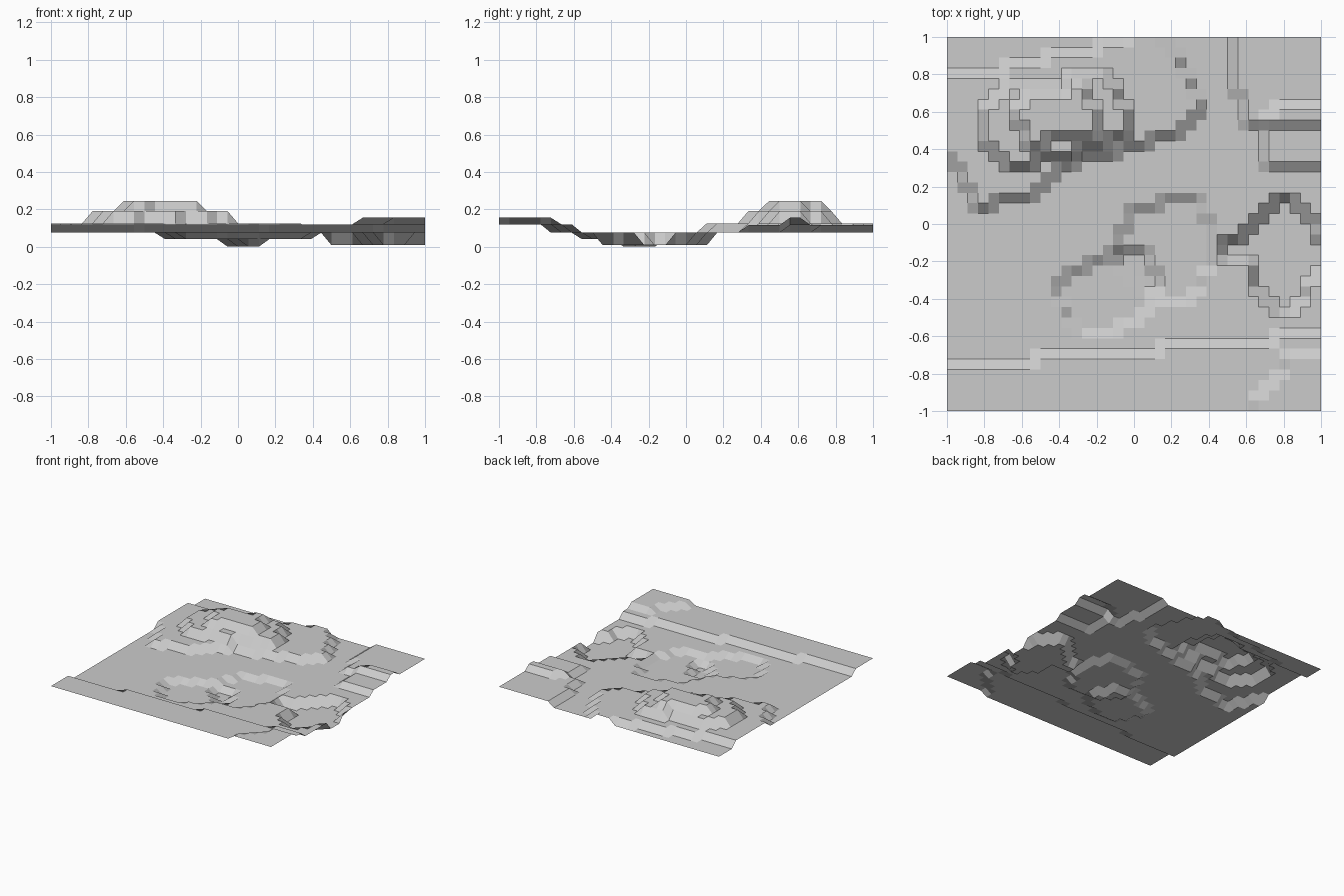
import bpy, bmesh
from mathutils import Vector

if "Cube" in bpy.data.objects:
    bpy.data.objects.remove(bpy.data.objects["Cube"])

N = 36          # cells per side
BASE = 0.075    # level of the plain


def covers(poly, i, j, tol=0.3):
    """True if grid point (i, j) lies in the polygon or on its outline."""
    p, inside = Vector((i, j)), False
    for k in range(len(poly)):
        a, b = Vector(poly[k - 1]), Vector(poly[k])
        d = b - a
        t = max(0, min(1, (p - a).dot(d) / max(d.length_squared, 1e-9)))
        if (a + d * t - p).length < tol:
            return True
        if (a.y > j) != (b.y > j) and i < a.x + (j - a.y) * d.x / d.y:
            inside = not inside
    return inside


# Terraces: (height, outline in grid cells), later ones override earlier ones
plateau = [(0, 25), (1, 24), (2, 22), (3, 20), (4, 20), (5, 21), (8, 21), (9, 22),
           (10, 23), (12, 24), (13, 25), (16, 25), (17, 26), (19, 26), (20, 27),
           (22, 27), (23, 28), (24, 29), (24, 30), (23, 32), (21, 35), (20, 36),
           (18, 36), (18, 35), (15, 35), (14, 34), (10, 34), (9, 33), (6, 33),
           (5, 32), (0, 32)]
hill = [(4, 26), (4, 29), (5, 30), (6, 31), (11, 31), (12, 32), (15, 32), (16, 31),
        (17, 29), (17, 27), (15, 26), (13, 26), (12, 25), (9, 25), (8, 24), (6, 24),
        (5, 25)]
hilltop = [(7, 28), (7, 29), (8, 30), (11, 30), (12, 31), (13, 31), (13, 30),
           (14, 29), (14, 27), (10, 27), (9, 26), (8, 26)]
front_bank = [(0, 0), (0, 4), (8, 4), (9, 5), (20, 5), (21, 6), (31, 6), (32, 7),
              (36, 7), (36, 0)]
front_corner = [(30, 0), (30, 1), (31, 2), (32, 3), (33, 5), (36, 5), (36, 0)]
back_bank = [(28, 36), (28, 31), (29, 30), (29, 28), (31, 28), (31, 24), (36, 24),
             (36, 36)]
back_ridge = [(31, 28), (36, 28), (36, 29), (32, 29)]
trench = [(11, 12), (11, 11), (12, 9), (13, 8), (16, 8), (17, 9), (18, 9), (19, 10),
          (20, 11), (23, 11), (24, 12), (25, 14), (25, 18), (24, 20), (21, 20),
          (18, 19), (17, 17), (16, 15), (14, 14), (12, 13)]
trench_pit = [(17, 14), (17, 15), (19, 15), (20, 13), (20, 12), (19, 12), (18, 13)]
pond = [(27, 15), (27, 16), (28, 16), (29, 17), (30, 18), (31, 19), (32, 20),
        (33, 20), (34, 19), (35, 18), (35, 17), (36, 16), (36, 14), (35, 13),
        (34, 11), (33, 10), (32, 10), (31, 11), (30, 12), (30, 14), (29, 15)]
levels = [(0.125, plateau), (0.19, hill), (0.245, hilltop), (0.12, front_bank),
          (0.155, front_corner), (0.115, back_bank), (0.155, back_ridge),
          (0.04, trench), (0.0, trench_pit), (0.008, pond)]

# Grid sheet, each vertex lifted to its terrace
bm = bmesh.new()
bmesh.ops.create_grid(bm, x_segments=N, y_segments=N, size=1)
for v in bm.verts:
    i, j = round((v.co.x + 1) * N / 2), round((v.co.y + 1) * N / 2)
    v.co.z = BASE
    for z, outline in levels:
        if covers(outline, i, j):
            v.co.z = z
mesh = bpy.data.meshes.new("terrain")
bm.to_mesh(mesh)
bm.free()
bpy.context.collection.objects.link(bpy.data.objects.new("terrain", mesh))
